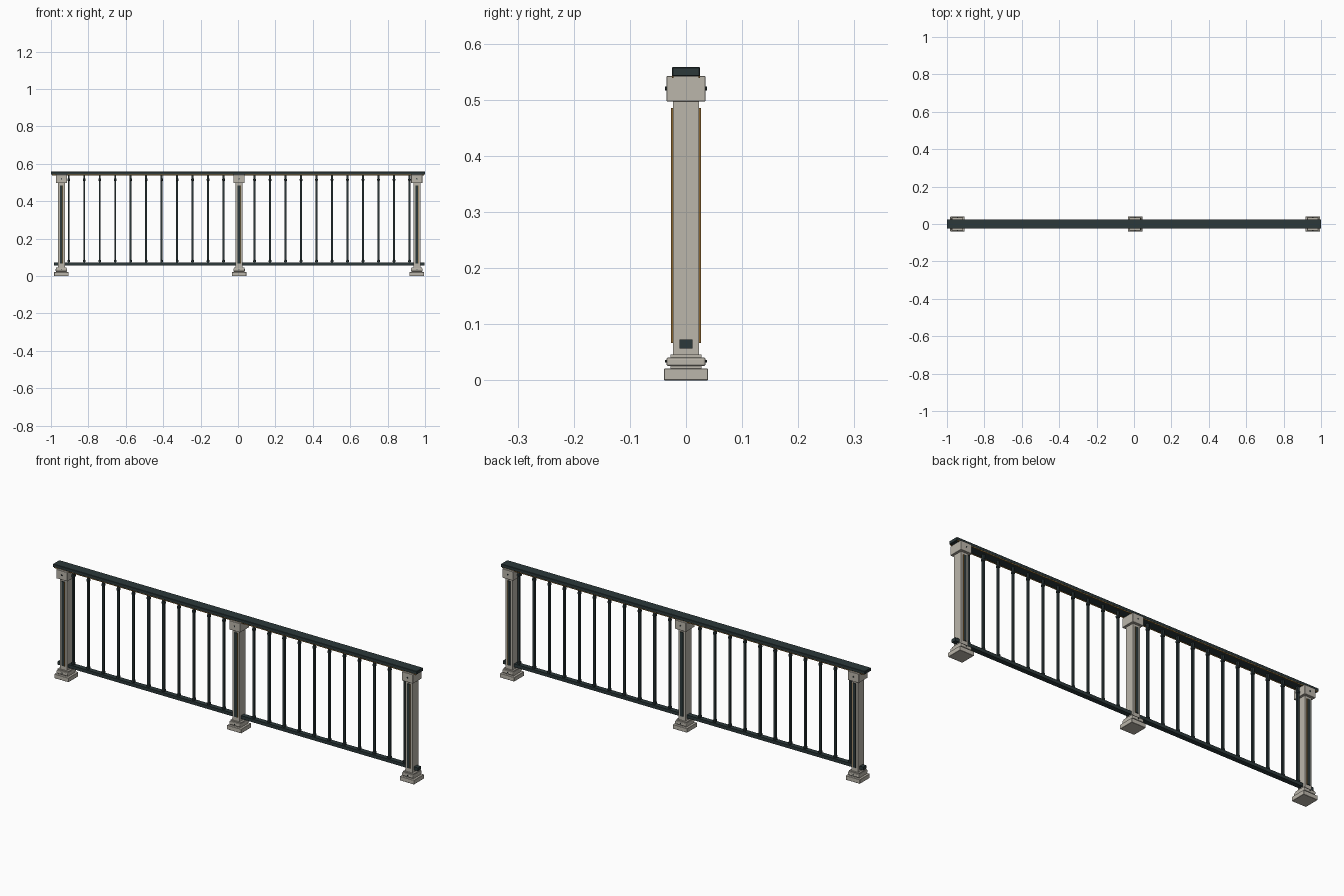
import bpy, math

if "Cube" in bpy.data.objects:
    bpy.data.objects.remove(bpy.data.objects["Cube"])


def material(name, rgb):
    m = bpy.data.materials.new(name)
    m.use_nodes = True
    m.diffuse_color = (*rgb, 1)
    m.node_tree.nodes["Principled BSDF"].inputs["Base Color"].default_value = (*rgb, 1)
    return m


stone = material("warm_grey_stone", (0.50, 0.47, 0.41))
iron = material("dark_iron", (0.025, 0.04, 0.042))
brass = material("aged_brass", (0.25, 0.13, 0.03))


def box(name, x, y, z, mat, bevel=0, segments=1):
    """Box spanning three (low, high) ranges."""
    spans = (x, y, z)
    bpy.ops.mesh.primitive_cube_add(size=1, location=[(a + b) / 2 for a, b in spans])
    o = bpy.context.object
    o.name = name
    o.scale = [b - a for a, b in spans]
    bpy.ops.object.transform_apply(location=False, rotation=False, scale=True)
    o.data.materials.append(mat)
    if bevel:
        mod = o.modifiers.new("edge", "BEVEL")
        mod.width, mod.segments = bevel, segments
    return o


def block(name, cx, half_x, half_y, z, mat, **kw):
    return box(name, (cx - half_x, cx + half_x), (-half_y, half_y), z, mat, **kw)


def cylinder(name, loc, radius, depth, mat, rot=0, sides=10):
    bpy.ops.mesh.primitive_cylinder_add(vertices=sides, radius=radius, depth=depth,
                                        location=loc, rotation=(rot, 0, 0))
    o = bpy.context.object
    o.name = name
    o.data.materials.append(mat)
    bpy.ops.object.shade_smooth_by_angle()


MID = 0.006      # middle post
BAY = 0.95       # post spacing
STEP = BAY / 11.47

# Rails
box("top_rail", (-1, 1), (-0.025, 0.025), (0.542, 0.558), iron, bevel=0.0015)
box("bottom_rail", (-0.983, 0.998), (-0.012, 0.012), (0.057, 0.073), iron)

for side in (-1, 1):
    # Brass bead below each long edge of the top rail
    y = side * 0.0235
    box("rail_bead", (-0.995, 0.995), (y - 0.0015, y + 0.0015), (0.539, 0.543), brass)

# Posts
for i in (-1, 0, 1):
    x = MID + i * BAY
    block("post_base", x, 0.039, 0.039, (0, 0.021), stone, bevel=0.001)
    block("post_base_neck", x, 0.028, 0.028, (0.02, 0.046), stone)
    block("post_base_moulding", x, 0.031, 0.035, (0.025, 0.041), stone, bevel=0.004, segments=2)
    block("post_shaft", x, 0.019, 0.023, (0.045, 0.5), stone)
    block("post_cap", x, 0.03, 0.035, (0.497, 0.542), stone, bevel=0.001)
    for side in (-1, 1):
        face = sorted((side * 0.0225, side * 0.027))
        # Iron inlay with a brass edge on the front and back
        box("post_inlay", (x - 0.008, x + 0.007), face, (0.066, 0.485), iron)
        box("inlay_edge", (x + 0.007, x + 0.009), face, (0.066, 0.485), brass)
        cylinder("cap_bolt", (x, side * 0.0355, 0.52), 0.0035, 0.003, iron, math.pi / 2)
        cylinder("base_bolt", (x, side * 0.0355, 0.034), 0.0025, 0.003, iron, math.pi / 2)

# Balusters with a collar near each end
for k in range(-11, 12):
    if k == 0:
        continue
    x = MID + k * STEP
    block("baluster", x, 0.005, 0.005, (0.07, 0.545), iron)
    for z in (0.08, 0.515):
        block("baluster_collar", x, 0.0075, 0.0075, (z - 0.006, z + 0.006), iron, bevel=0.002)
